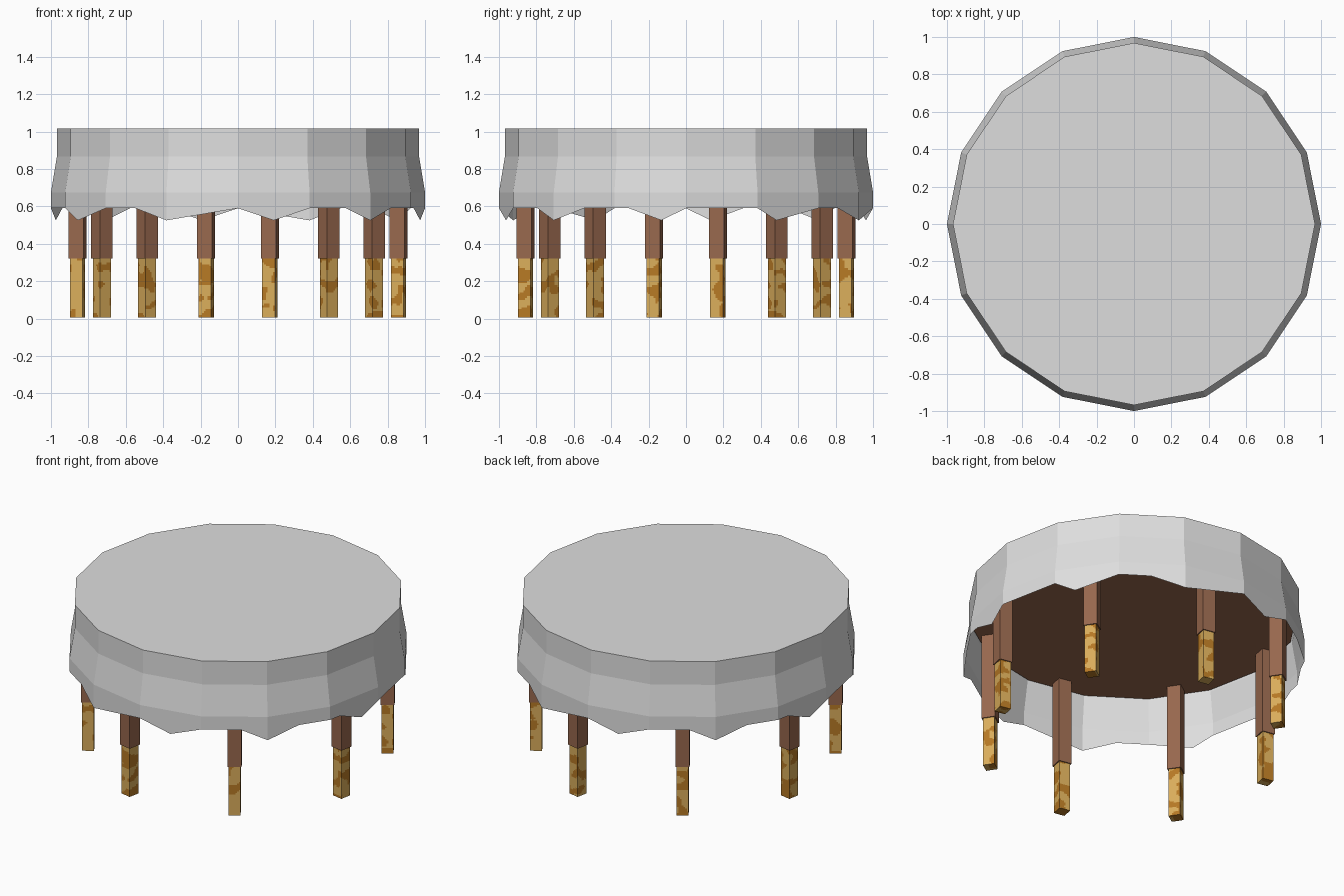
import bpy, bmesh, math
from mathutils import Matrix, Vector, noise

if "Cube" in bpy.data.objects:
    bpy.data.objects.remove(bpy.data.objects["Cube"])

N = 16
STEP = 360 / N


def mat(name, rgb):
    m = bpy.data.materials.new(name)
    m.diffuse_color = (*rgb, 1)
    m.use_nodes = True
    m.node_tree.nodes["Principled BSDF"].inputs["Base Color"].default_value = m.diffuse_color
    return m


CLOTH = mat("grey cloth", (0.73, 0.73, 0.73))
WOOD = mat("brown wood", (0.314, 0.138, 0.076))
GOLD = mat("gold", (0.70, 0.42, 0.105))
DARK = mat("tarnished gold", (0.47, 0.19, 0.018))


def finish(name, bm, mats):
    me = bpy.data.meshes.new(name)
    bm.to_mesh(me)
    bm.free()
    for m in mats:
        me.materials.append(m)
    ob = bpy.data.objects.new(name, me)
    bpy.context.collection.objects.link(ob)
    return ob


def on_polygon(deg, r, z):
    """Point on the 16-sided outline at a given angle."""
    h = math.radians(STEP / 2)
    a = math.radians(deg % STEP) - h
    rr = r * math.cos(h) / math.cos(a)
    t = math.radians(deg)
    return (rr * math.cos(t), rr * math.sin(t), z)


# Tablecloth: top, two bands and a hem with hanging points
bm = bmesh.new()
rings = [[bm.verts.new(on_polygon(i * STEP, r, z)) for i in range(N)]
         for r, z in ((0.968, 1.017), (0.968, 0.867), (1.0, 0.675))]
bm.faces.new(rings[0])
for up, lo in zip(rings, rings[1:]):
    for i in range(N):
        j = (i + 1) % N
        bm.faces.new((up[i], lo[i], lo[j], up[j]))

HI, TIP = 0.59, 0.525
half = [(0, HI), (22.5, HI), (29.5, TIP), (45, HI), (56, HI), (67.5, TIP),
        (90, HI), (101.25, TIP), (112.5, HI), (126, HI), (135, TIP),
        (146.25, HI), (157.5, HI), (162, HI), (172.3, TIP)]
hem = [(a + s, bm.verts.new(on_polygon(a + s, 1.0, z)))
       for s in (0, 180) for a, z in half]
hem.append((360, hem[0][1]))
for i in range(N):
    low = [v for a, v in hem if i * STEP <= a <= (i + 1) * STEP]
    bm.faces.new([rings[2][i]] + low + [rings[2][(i + 1) % N]])
finish("tablecloth", bm, [CLOTH])

# Table top hidden under the cloth
bm = bmesh.new()
bmesh.ops.create_cone(bm, cap_ends=True, segments=N, radius1=0.96, radius2=0.96,
                      depth=0.13, matrix=Matrix.Translation((0, 0, 0.94)))
finish("table_top", bm, [WOOD])


def box(size, z0, z1):
    bm = bmesh.new()
    bmesh.ops.create_cube(bm, size=1)
    bmesh.ops.scale(bm, vec=(size, size, z1 - z0), verts=bm.verts)
    bmesh.ops.translate(bm, vec=(0, 0, (z0 + z1) / 2), verts=bm.verts)
    return bm


def slice_box(bm, axis, lo, hi, n):
    no = Vector((0, 0, 0))
    no[axis] = 1
    for k in range(1, n):
        bmesh.ops.bisect_plane(bm, geom=bm.verts[:] + bm.edges[:] + bm.faces[:],
                               plane_co=no * (lo + (hi - lo) * k / n), plane_no=no)


# Eight legs in a ring: wooden upper part, blotchy gold foot
for k in range(8):
    a = math.radians(-11.25 + 45 * k)
    place = Matrix.Rotation(a, 4, 'Z') @ Matrix.Translation((0.875, 0, 0))
    bm = box(0.083, 0.32, 0.88)
    bm.transform(place)
    finish(f"leg_{k + 1}", bm, [WOOD])

    bm = box(0.07, 0.005, 0.325)
    slice_box(bm, 0, -0.035, 0.035, 7)
    slice_box(bm, 1, -0.035, 0.035, 7)
    slice_box(bm, 2, 0.0, 0.32, 32)
    for f in bm.faces:
        c = f.calc_center_median()
        p = Vector((c.x * 14, c.y * 14, c.z * 17)) + Vector((7.3 * k, 2.1, 0.4))
        f.material_index = 1 if noise.noise(p) > 0.12 else 0
    bm.transform(place)
    finish(f"foot_{k + 1}", bm, [GOLD, DARK])
